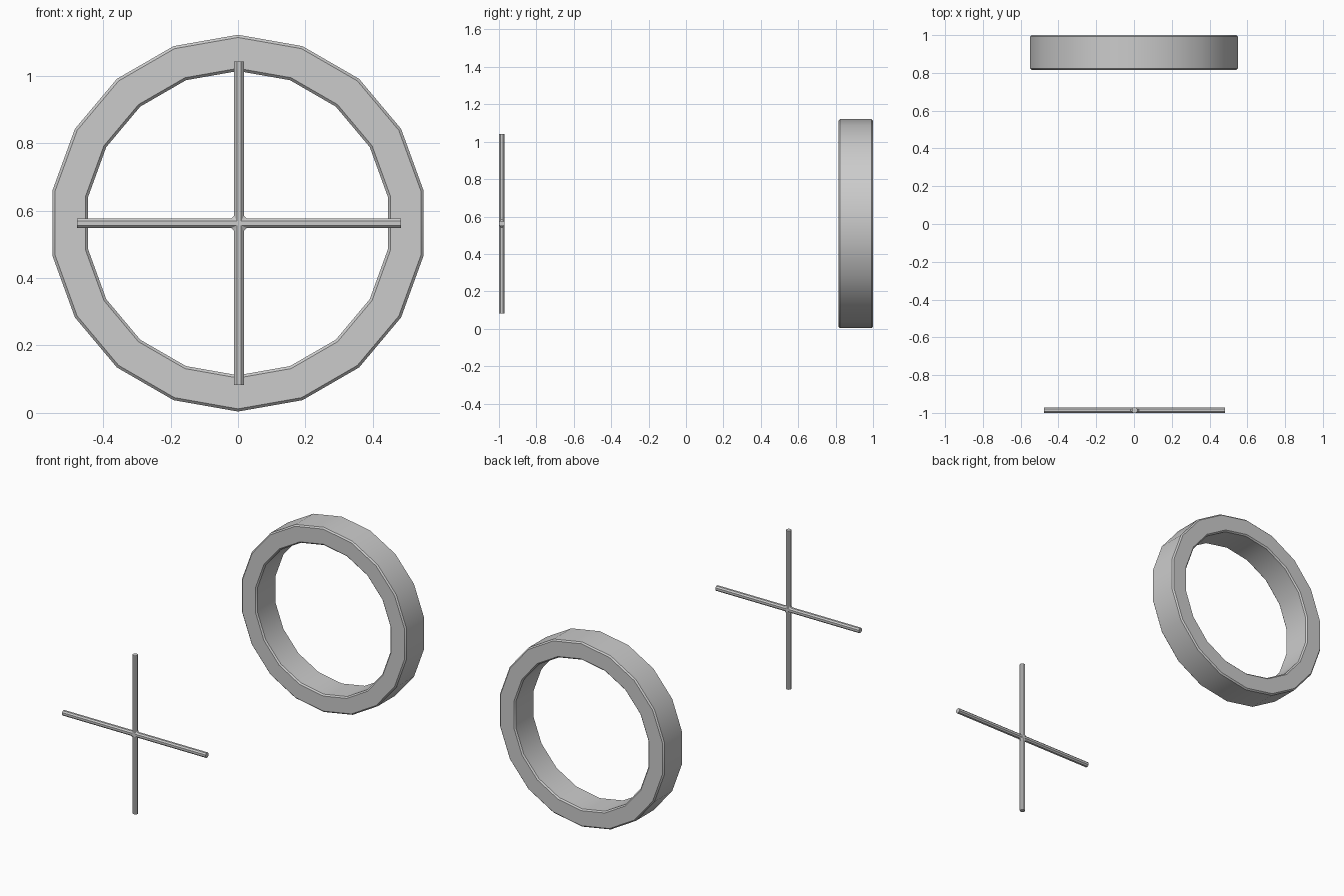
import bpy, bmesh
from math import sin, cos, pi, radians

if "Cube" in bpy.data.objects:
    bpy.data.objects.remove(bpy.data.objects["Cube"])

CZ = 0.5625  # shared centre height


def finish(bm, name, smooth):
    bmesh.ops.recalc_face_normals(bm, faces=bm.faces)
    mesh = bpy.data.meshes.new(name)
    bm.to_mesh(mesh)
    bm.free()
    obj = bpy.data.objects.new(name, mesh)
    bpy.context.collection.objects.link(obj)
    bpy.context.view_layer.objects.active = obj
    obj.select_set(True)
    bpy.ops.object.shade_smooth_by_angle(angle=radians(smooth))
    obj.select_set(False)
    return obj


# Ring: chamfered rectangular section swept round 18 sides
def make_ring(sides, r_in, r_out, y0, y1, c):
    profile = [(r_in, y0 + c), (r_in + c, y0), (r_out - c, y0), (r_out, y0 + c),
               (r_out, y1 - c), (r_out - c, y1), (r_in + c, y1), (r_in, y1 - c)]
    bm = bmesh.new()
    loops = []
    for i in range(sides):
        a = 2 * pi * i / sides
        loops.append([bm.verts.new((r * sin(a), y, CZ + r * cos(a))) for r, y in profile])
    for i in range(sides):
        p, q = loops[i], loops[(i + 1) % sides]
        for j in range(len(profile)):
            k = (j + 1) % len(profile)
            bm.faces.new((p[j], p[k], q[k], q[j]))
    return finish(bm, "ring", 30)


# Crosshair: extruded plus outline with all edges but the tips chamfered
def make_cross(x, half, w, y0, y1, c):
    arm = [(w, w), (w, half), (-w, half)]
    bm = bmesh.new()
    verts = []
    for _ in range(4):
        verts += [bm.verts.new((x + u, y0, CZ + v)) for u, v in arm]
        arm = [(-v, u) for u, v in arm]
    face = bm.faces.new(verts)
    out = bmesh.ops.extrude_face_region(bm, geom=[face], use_keep_orig=True)
    moved = [g for g in out["geom"] if isinstance(g, bmesh.types.BMVert)]
    bmesh.ops.translate(bm, verts=moved, vec=(0, y1 - y0, 0))
    bmesh.ops.recalc_face_normals(bm, faces=bm.faces)

    def at_tip(v):
        return max(abs(v.co.x - x), abs(v.co.z - CZ)) > half - 0.001

    # front and back long edges, long tip corners excluded
    edges = [e for e in bm.edges
             if not all(at_tip(v) for v in e.verts)]
    bmesh.ops.bevel(bm, geom=edges, offset=c, segments=1, profile=0.5,
                    affect='EDGES', clamp_overlap=True)
    return finish(bm, "crosshair", 30)


make_ring(18, 0.451, 0.5585, 0.815, 1.0, 0.008)
make_cross(0.003, 0.48, 0.0145, -1.0, -0.971, 0.008)
